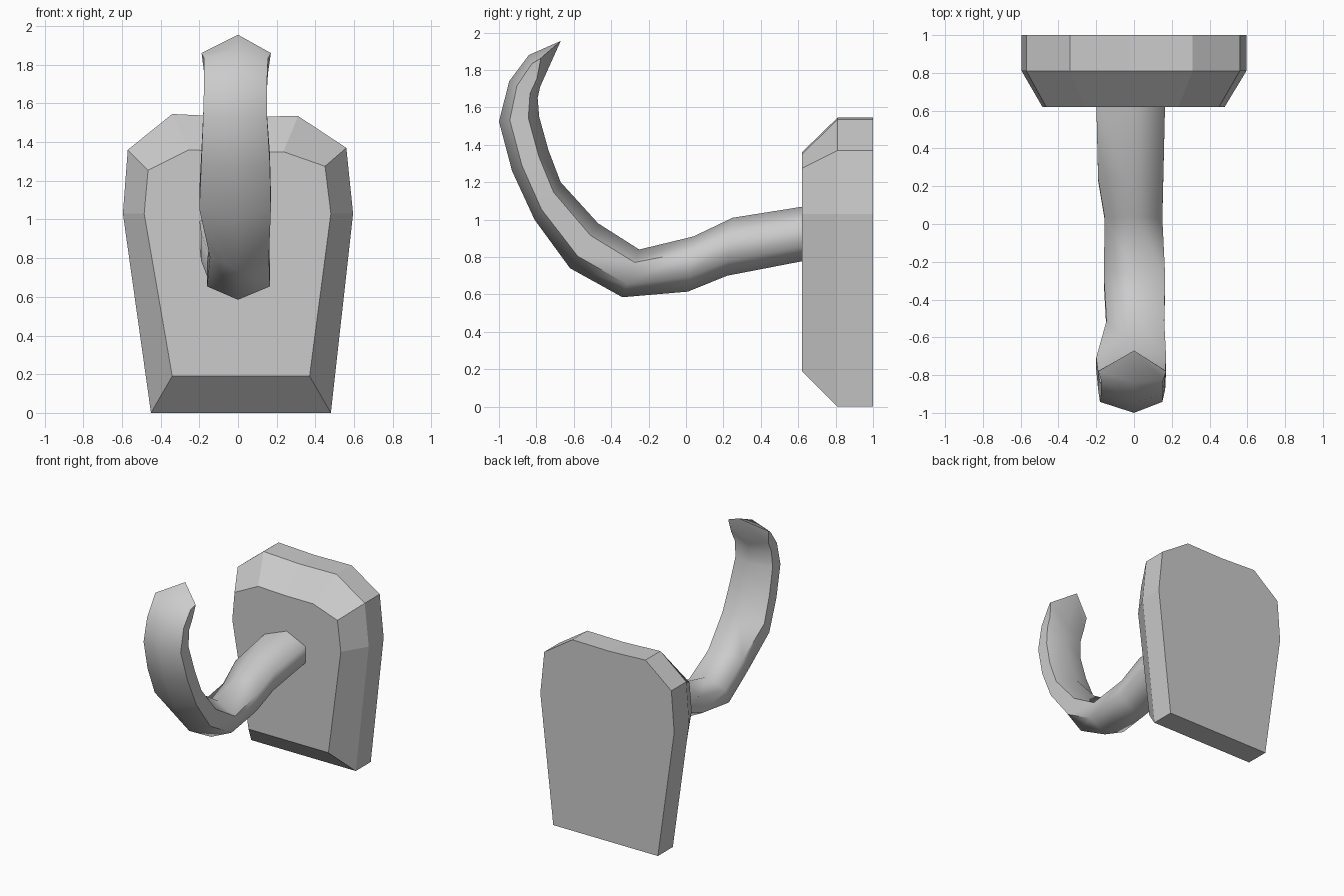
import bpy, bmesh, math

if "Cube" in bpy.data.objects:
    bpy.data.objects.remove(bpy.data.objects["Cube"])


def loft(name, rings):
    """Skin a list of equal-length vertex rings and cap both ends."""
    bm = bmesh.new()
    loops = [[bm.verts.new(p) for p in ring] for ring in rings]
    n = len(loops[0])
    for a, b in zip(loops, loops[1:]):
        for i in range(n):
            j = (i + 1) % n
            bm.faces.new((a[i], a[j], b[j], b[i]))
    bm.faces.new(loops[0])
    bm.faces.new(loops[-1])
    bmesh.ops.remove_doubles(bm, verts=bm.verts, dist=0.0005)
    bmesh.ops.recalc_face_normals(bm, faces=bm.faces)
    mesh = bpy.data.meshes.new(name)
    bm.to_mesh(mesh)
    bm.free()
    obj = bpy.data.objects.new(name, mesh)
    bpy.context.collection.objects.link(obj)
    return obj


# Wall plate: full outline at the back, chamfered in to a smaller front face
outer = [(-.45, 0), (.48, 0), (.595, 1.03), (.56, 1.37), (.31, 1.535),
         (-.02, 1.53), (-.34, 1.545), (-.57, 1.36), (-.595, 1.03)]
inner = [(-.34, .19), (.37, .19), (.48, 1.03), (.45, 1.275), (.235, 1.35),
         (-.01, 1.35), (-.255, 1.36), (-.465, 1.255), (-.485, 1.03)]
loft("wall_plate", [[(x, 1.0, z) for x, z in outer],
                    [(x, 0.81, z) for x, z in outer],
                    [(x, 0.62, z) for x, z in inner]])

# Curved hook: each section is inner y, z, outer y, z, left x, right x
sections = [
    (.66, 1.075, .66, .785, -.20, .165),
    (.25, 1.01, .22, .70, -.19, .155),
    (.04, .91, .01, .615, -.155, .15),
    (-.25, .84, -.34, .585, -.16, .165),
    (-.47, .98, -.62, .74, -.145, .16),
    (-.67, 1.20, -.81, 1.00, -.20, .17),
    (-.735, 1.37, -.93, 1.26, -.19, .165),
    (-.785, 1.55, -1.0, 1.525, -.18, .15),
    (-.793, 1.65, -.945, 1.74, -.175, .15),
    (-.78, 1.71, -.84, 1.88, -.175, .155),
]


def hexagon(yi, zi, yo, zo, left, right):
    def side(x, t):
        return (x, yi + (yo - yi) * t, zi + (zo - zi) * t)
    return [(0, yi, zi), side(right, .27), side(right, .73),
            (0, yo, zo), side(left, .73), side(left, .27)]


rings = [hexagon(*s) for s in sections]
# Flattened, pointed tip
tip, r, l = (0, -.67, 1.955), (.17, -.78, 1.86), (-.19, -.78, 1.86)
tip_in = (0, -.672, 1.95)
rings.append([tip_in, (.168, -.777, 1.857), r, tip, l, (-.188, -.777, 1.857)])
hook = loft("hook", rings)

bpy.ops.object.select_all(action='DESELECT')
hook.select_set(True)
bpy.context.view_layer.objects.active = hook
bpy.ops.object.shade_smooth_by_angle(angle=math.radians(65))
